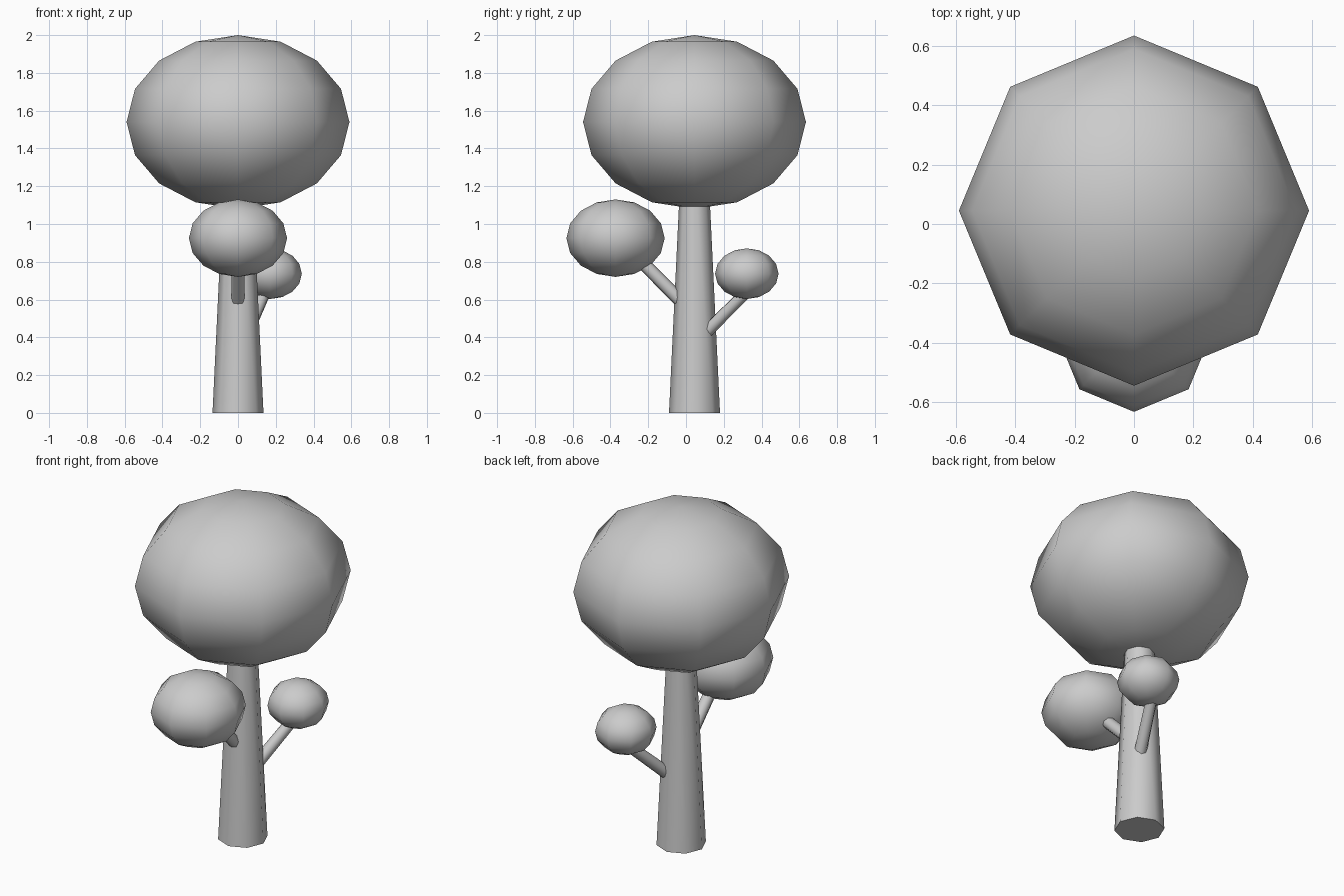
import bpy
from math import radians
from mathutils import Vector

if "Cube" in bpy.data.objects:
    bpy.data.objects.remove(bpy.data.objects["Cube"])


def smooth(obj, angle):
    bpy.ops.object.shade_smooth_by_angle(angle=radians(angle))
    return obj


def crown(name, centre, radius, height):
    """Squashed low-poly ball of leaves."""
    bpy.ops.mesh.primitive_uv_sphere_add(segments=8, ring_count=8, radius=1, location=centre)
    obj = bpy.context.object
    obj.name = name
    obj.scale = (radius, radius, height)
    bpy.ops.object.transform_apply(location=False, rotation=False, scale=True)
    return smooth(obj, 60)


def limb(name, start, end, r_start, r_end):
    """Tapered eight-sided wood section between two points."""
    start, end = Vector(start), Vector(end)
    axis = end - start
    bpy.ops.mesh.primitive_cone_add(vertices=8, radius1=r_start, radius2=r_end,
                                    depth=axis.length, location=(start + end) / 2)
    obj = bpy.context.object
    obj.name = name
    obj.rotation_euler = axis.to_track_quat('Z', 'Y').to_euler()
    return smooth(obj, 60)


# Trunk, running up into the main crown
limb("trunk", (0, 0.045, 0), (0, 0.045, 1.25), 0.135, 0.075)

# Side branches
limb("front_branch", (0, -0.005, 0.57), (0, -0.28, 0.845), 0.036, 0.034)
limb("back_branch", (0.04, 0.09, 0.41), (0.155, 0.345, 0.665), 0.035, 0.031)

# Leaf crowns
crown("main_crown", (0, 0.045, 1.54), 0.59, 0.46)
crown("front_crown", (0, -0.373, 0.925), 0.26, 0.205)
crown("back_crown", (0.17, 0.322, 0.737), 0.168, 0.134)
